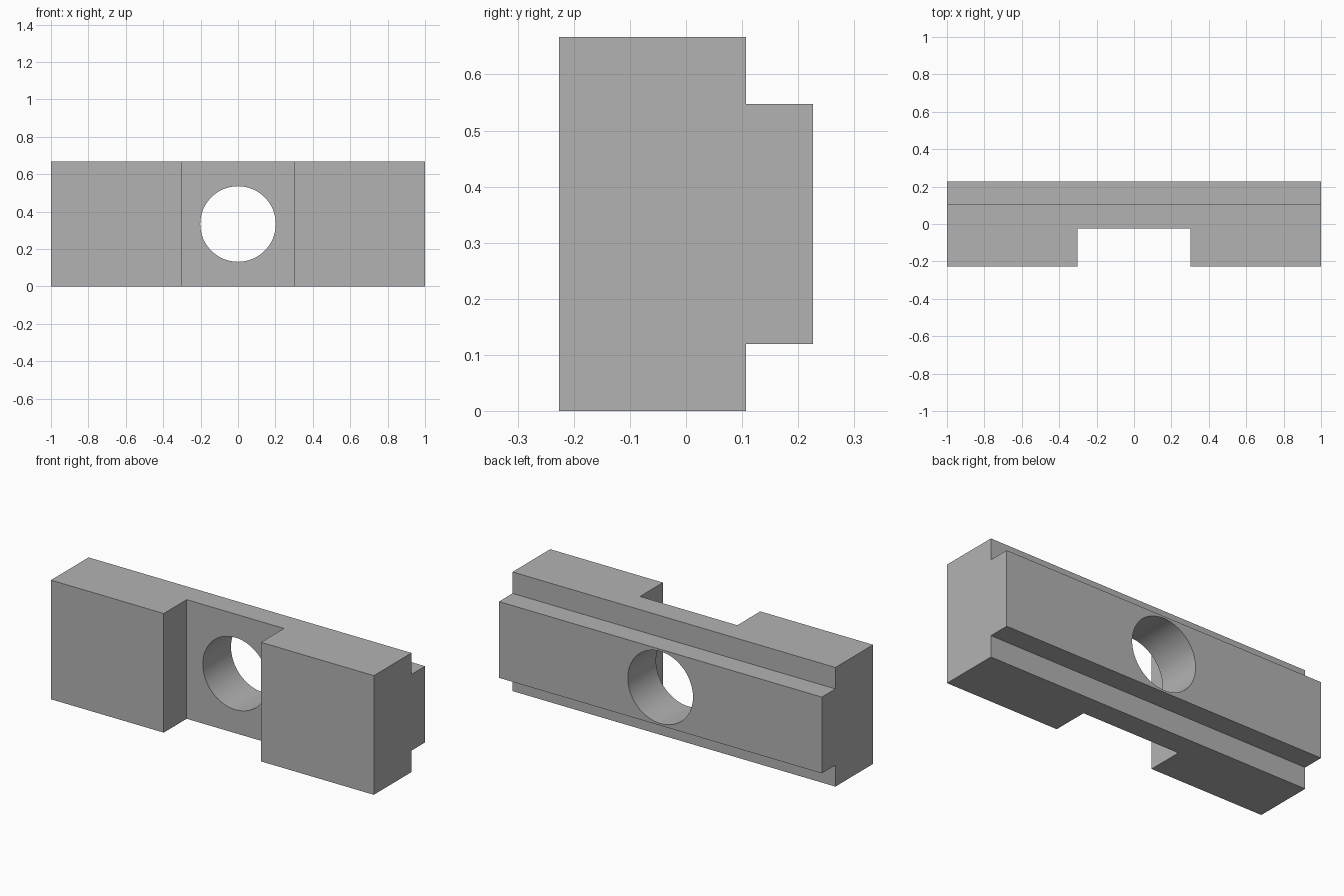
import bpy
import bmesh
import math

if "Cube" in bpy.data.objects:
    bpy.data.objects.remove(bpy.data.objects["Cube"], do_unlink=True)

HEIGHT = 0.667
FRONT, SHOULDER, BACK = -0.2265, 0.1065, 0.2265
LIP = 0.12             # height of the step above and below the rear rail
SLOT_HALF, SLOT_FLOOR = 0.3015, -0.0235
HOLE_RADIUS = 0.202

# Plain grey finish
grey = bpy.data.materials.new("grey_metal")
grey.use_nodes = True
colour = (0.45, 0.45, 0.45, 1)
grey.diffuse_color = colour
grey.node_tree.nodes["Principled BSDF"].inputs["Base Color"].default_value = colour


def extrude_x(name, profile):
    """Sweep a (y, z) profile across the full width."""
    bm = bmesh.new()
    face = bm.faces.new([bm.verts.new((-1, y, z)) for y, z in profile])
    swept = bmesh.ops.extrude_face_region(bm, geom=[face])["geom"]
    verts = [v for v in swept if isinstance(v, bmesh.types.BMVert)]
    bmesh.ops.translate(bm, verts=verts, vec=(2, 0, 0))
    bmesh.ops.recalc_face_normals(bm, faces=bm.faces)
    mesh = bpy.data.meshes.new(name)
    bm.to_mesh(mesh)
    bm.free()
    obj = bpy.data.objects.new(name, mesh)
    bpy.context.collection.objects.link(obj)
    return obj


def cut(target, cutter):
    """Subtract the cutter and discard it."""
    cutter.hide_render = True
    mod = target.modifiers.new("cut", "BOOLEAN")
    mod.operation = "DIFFERENCE"
    mod.solver = "EXACT"
    mod.object = cutter
    bpy.ops.object.select_all(action="DESELECT")
    target.select_set(True)
    bpy.context.view_layer.objects.active = target
    bpy.ops.object.modifier_apply(modifier=mod.name)
    bpy.data.objects.remove(cutter, do_unlink=True)


# Block with a narrower rail along the back
block = extrude_x("clamp_block", [
    (FRONT, 0), (SHOULDER, 0), (SHOULDER, LIP), (BACK, LIP),
    (BACK, HEIGHT - LIP), (SHOULDER, HEIGHT - LIP),
    (SHOULDER, HEIGHT), (FRONT, HEIGHT)])
block.data.materials.append(grey)

# Vertical slot through the front
bpy.ops.mesh.primitive_cube_add(size=1, location=(0, SLOT_FLOOR - 0.5, HEIGHT / 2))
slot = bpy.context.object
slot.name = "slot_cutter"
slot.scale = (2 * SLOT_HALF, 1, 2)
cut(block, slot)

# Round hole from slot floor to back
bpy.ops.mesh.primitive_cylinder_add(
    vertices=64, radius=HOLE_RADIUS, depth=2,
    location=(0, 0, HEIGHT / 2), rotation=(math.pi / 2, 0, 0))
hole = bpy.context.object
hole.name = "hole_cutter"
cut(block, hole)

# Smooth bore, crisp edges
bpy.ops.object.shade_smooth_by_angle(angle=math.radians(30))
